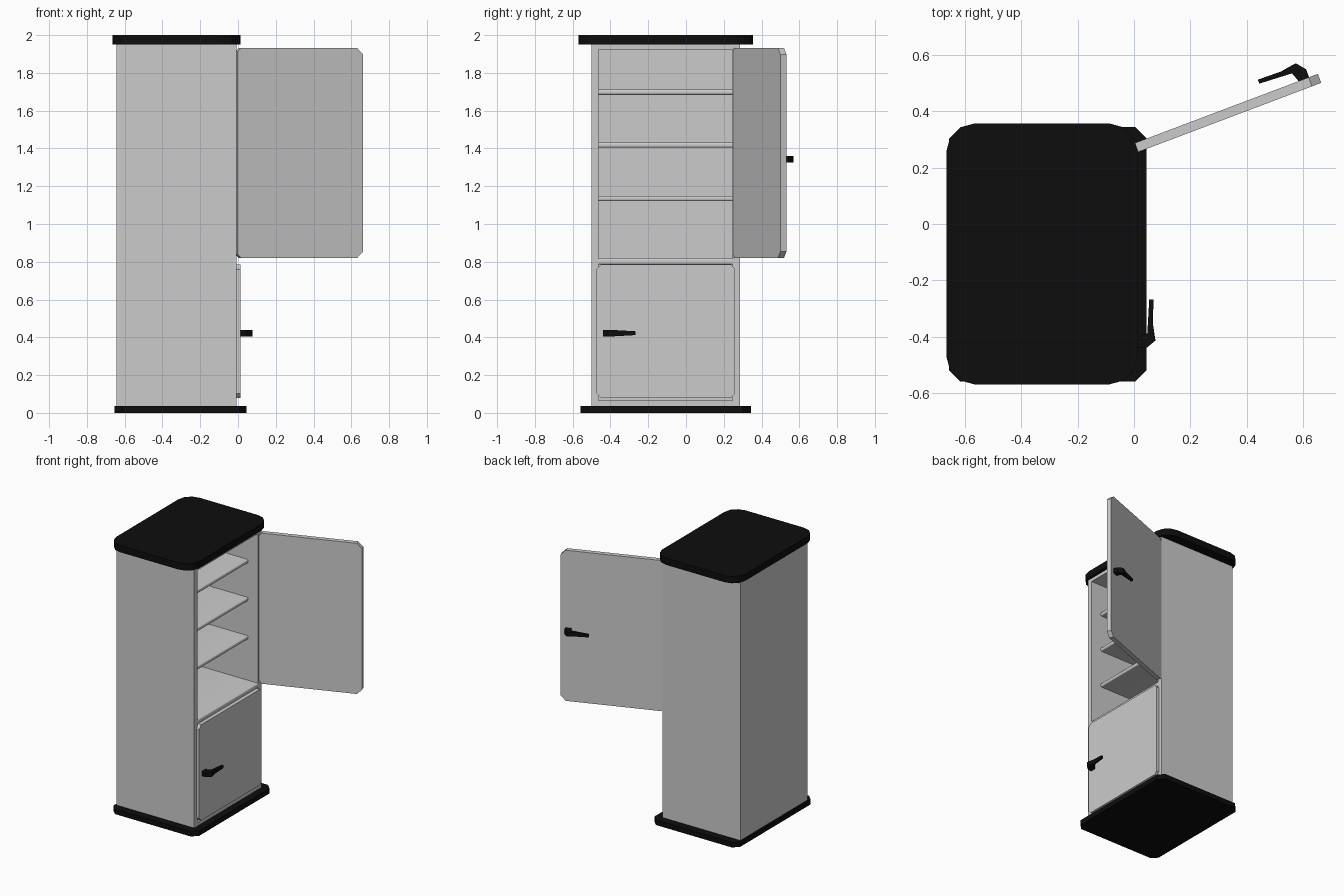
import bpy, bmesh, math
from mathutils import Vector

if "Cube" in bpy.data.objects:
    bpy.data.objects.remove(bpy.data.objects["Cube"])


def material(name, v):
    m = bpy.data.materials.new(name)
    m.diffuse_color = (v, v, v, 1)
    m.use_nodes = True
    m.node_tree.nodes["Principled BSDF"].inputs["Base Color"].default_value = m.diffuse_color
    return m


black = material("black", 0.004)
grey = material("grey", 0.8)
light = material("light_panel", 0.97)


def finish(name, bm, *mats):
    bmesh.ops.recalc_face_normals(bm, faces=bm.faces)
    me = bpy.data.meshes.new(name)
    bm.to_mesh(me)
    bm.free()
    for m in mats:
        me.materials.append(m)
    ob = bpy.data.objects.new(name, me)
    bpy.context.collection.objects.link(ob)
    return ob


def loft(bm, rings):
    """Skin equal-length closed rings and cap both ends."""
    rv = [[bm.verts.new(p) for p in r] for r in rings]
    n = len(rv[0])
    for a, b in zip(rv, rv[1:]):
        for i in range(n):
            j = (i + 1) % n
            bm.faces.new((a[i], a[j], b[j], b[i]))
    return bm.faces.new(rv[0]), bm.faces.new(rv[-1])


def rounded(x0, x1, y0, y1, radii, seg):
    """Rectangle outline with cut corners; radii start at x0,y0 and run anticlockwise."""
    pts = []
    corners = [(x0, y0, 1, 1), (x1, y0, -1, 1), (x1, y1, -1, -1), (x0, y1, 1, -1)]
    for k, ((x, y, sx, sy), r) in enumerate(zip(corners, radii)):
        for i in range(seg + 1):
            a = math.pi + k * math.pi / 2 + i * math.pi / 2 / seg
            pts.append((x + sx * r + r * math.cos(a), y + sy * r + r * math.sin(a)))
    return pts


def slab(name, outline, z0, z1):
    bm = bmesh.new()
    loft(bm, [[(x, y, z) for x, y in outline] for z in (z0, z1)])
    return finish(name, bm, black)


# Top and base plates
slab("top_plate", rounded(-0.665, 0.013, -0.568, 0.356, [0.1] * 4, 3), 1.95, 2.0)
slab("base_plate", rounded(-0.655, 0.045, -0.558, 0.343, [0.04] * 4, 1), 0, 0.037)

# Cabinet body, hollowed from its +x side
bm = bmesh.new()
bmesh.ops.create_cube(bm, size=1)
for v in bm.verts:
    v.co = (-0.643 if v.co.x < 0 else -0.008,
            -0.5 if v.co.y < 0 else 0.285,
            0.03 if v.co.z < 0 else 1.955)
bm.normal_update()
front = max(bm.faces, key=lambda f: f.calc_center_median().x)
bmesh.ops.inset_region(bm, faces=[front], thickness=0.03)
for v in front.verts:
    v.co = (-0.008, -0.463 if v.co.y < 0 else 0.247, 0.065 if v.co.z < 1 else 1.925)
deep = bmesh.ops.extrude_discrete_faces(bm, faces=[front])["faces"][0]
bmesh.ops.translate(bm, verts=deep.verts, vec=(-0.6, 0, 0))
finish("cabinet_body", bm)


# Shelves and divider, with rounded front edges
def shelf(name, x1, z0, z1):
    prof = rounded(-0.612, x1, z0, z1, [0.001, 0.01, 0.01, 0.001], 3)
    bm = bmesh.new()
    loft(bm, [[(x, y, z) for x, z in prof] for y in (-0.465, 0.249)])
    ob = finish(name, bm)
    for p in ob.data.polygons:
        p.use_smooth = len(p.vertices) == 4
    bpy.context.view_layer.objects.active = ob
    ob.select_set(True)
    bpy.ops.object.shade_smooth_by_angle(angle=math.radians(40))
    ob.select_set(False)


for i, z in enumerate((1.135, 1.418, 1.698)):
    shelf(f"shelf_{i + 1}", -0.09, z - 0.014, z + 0.014)
shelf("divider_shelf", -0.008, 0.785, 0.82)


# Doors: s runs from the free edge, v points outward from the outer face
def door(name, place, width, z0, z1, cut, panel):
    thick = 0.034
    outer = rounded(0, width, z0, z1, [cut, 0.02, 0.02, cut], 1)
    inner = rounded(*panel, [0.035] * 4, 1)
    bm = bmesh.new()
    rings = [(inner, 0), (outer, 0), (outer, -thick), (inner, -thick)]
    for f in loft(bm, [[place(s, v, z) for s, z in o] for o, v in rings]):
        f.material_index = 1
    finish(name, bm, grey, light)


# Lever handle profile in (s, v, half width)
HANDLE = [(0.033, -0.002, 0.018), (0.033, 0.03, 0.018), (0.06, 0.063, 0.018),
          (0.12, 0.054, 0.015), (0.206, 0.056, 0.010), (0.206, 0.041, 0.010),
          (0.135, 0.037, 0.014), (0.085, 0.034, 0.017), (0.072, -0.002, 0.018)]


def handle(name, place, z):
    bm = bmesh.new()
    loft(bm, [[place(s, v, z + k * w) for s, v, w in HANDLE] for k in (-1, 1)])
    finish(name, bm, black)


ang = math.radians(20.7)
along = Vector((math.cos(ang), math.sin(ang), 0))
out = Vector((-math.sin(ang), math.cos(ang), 0))
W = 0.712


def place_lower(s, v, z):
    return Vector((0.013 + v, -0.473 + s, z))


def place_upper(s, v, z):
    return Vector((-0.015, 0.28, z)) + along * (W - s) + out * v


door("lower_door", place_lower, 0.73, 0.078, 0.785, 0.025, (0.09, 0.64, 0.155, 0.71))
door("upper_door", place_upper, W, 0.82, 1.932, 0.035, (0.1, 0.63, 0.89, 1.86))
handle("lower_handle", place_lower, 0.422)
handle("upper_handle", place_upper, 1.343)
